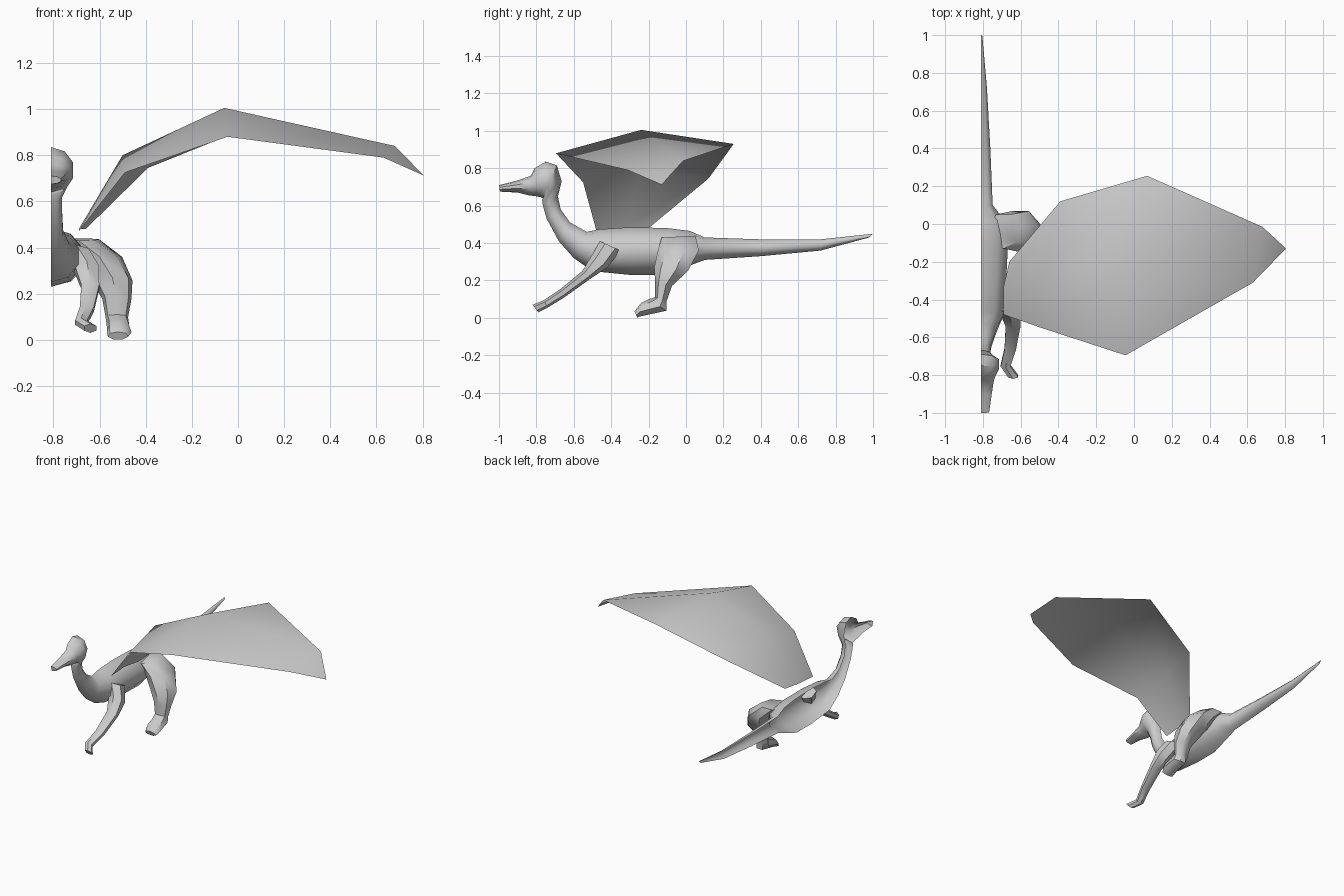
import bpy, bmesh, math
from mathutils import Vector

if "Cube" in bpy.data.objects:
    bpy.data.objects.remove(bpy.data.objects["Cube"])

CUT = -0.81  # plane where the half body is sliced open


def finish(name, bm, angle=45):
    me = bpy.data.meshes.new(name)
    bm.to_mesh(me)
    bm.free()
    ob = bpy.data.objects.new(name, me)
    bpy.context.collection.objects.link(ob)
    bpy.ops.object.select_all(action='DESELECT')
    ob.select_set(True)
    bpy.context.view_layer.objects.active = ob
    bpy.ops.object.shade_smooth_by_angle(angle=math.radians(angle))
    return ob


def loft(name, rings, sides, half=False):
    """Each ring: x centre, upper (y, z), lower (y, z), half width."""
    bm = bmesh.new()
    rows = []
    for x, ay, az, by, bz, w in rings:
        a, b = Vector((x, ay, az)), Vector((x, by, bz))
        mid, arm = (a + b) / 2, (a - b) / 2
        n = sides + 1 if half else sides
        turn = math.pi if half else 2 * math.pi
        rows.append([bm.verts.new(mid + arm * math.cos(turn * i / sides)
                                  + Vector((w * math.sin(turn * i / sides), 0, 0)))
                     for i in range(n)])
    for r, s in zip(rows, rows[1:]):
        for i in range(sides):
            j = (i + 1) % len(r)
            bm.faces.new((r[i], r[j], s[j], s[i]))
    bm.faces.new(rows[0])
    bm.faces.new(rows[-1][::-1])
    bmesh.ops.recalc_face_normals(bm, faces=bm.faces)
    return finish(name, bm)


# Head, neck, trunk and tail: one half shell, open along the cut
spine = [
    (-1.0, .71, -.995, .675, .045), (-.90, .735, -.90, .67, .06),
    (-.83, .76, -.84, .655, .07), (-.81, .80, -.80, .65, .08),
    (-.75, .835, -.775, .645, .10), (-.69, .815, -.765, .64, .10),
    (-.665, .73, -.77, .63, .075), (-.685, .65, -.765, .60, .05),
    (-.67, .58, -.745, .53, .05), (-.62, .51, -.68, .41, .055),
    (-.53, .46, -.60, .32, .085), (-.46, .475, -.50, .25, .125),
    (-.30, .485, -.30, .23, .14), (-.10, .48, -.12, .23, .15),
    (.02, .465, .02, .28, .13), (.10, .43, .10, .31, .065),
    (.40, .42, .40, .33, .052), (.72, .42, .72, .36, .033),
    (1.0, .45, .98, .43, .008),
]
loft("body", [(CUT, *s) for s in spine], 5, half=True)

# Hind leg with foot
loft("hind_leg", [
    (-.69, -.13, .43, .06, .44, .09), (-.60, -.15, .36, .08, .36, .10),
    (-.545, -.17, .27, .02, .25, .09), (-.525, -.165, .19, -.07, .17, .065),
    (-.525, -.165, .11, -.10, .09, .05), (-.52, -.20, .10, -.10, .035, .05),
    (-.515, -.24, .08, -.25, .003, .055), (-.52, -.275, .035, -.26, 0, .045),
], 7)

# Fore leg reaching forward
loft("fore_leg", [
    (-.70, -.46, .41, -.35, .36, .06), (-.655, -.50, .34, -.42, .27, .06),
    (-.64, -.555, .25, -.51, .21, .045), (-.655, -.67, .155, -.65, .11, .035),
    (-.68, -.76, .095, -.74, .055, .03), (-.64, -.82, .07, -.79, .03, .03),
], 6)

# Wing: thin membrane, ribs of leading, ridge and trailing points
ribs = [
    [(-.69, -.48, .47), (-.69, -.33, .48), (-.66, -.20, .48)],
    [(-.49, -.55, .725), (-.50, -.24, .80), (-.39, .12, .745)],
    [(-.045, -.695, .88), (-.06, -.24, 1.005), (.07, .255, .93)],
]
bm = bmesh.new()
v = [[bm.verts.new(p) for p in rib] for rib in ribs]
for r, s in zip(v, v[1:]):
    for i in range(2):
        bm.faces.new((r[i], s[i], s[i + 1], r[i + 1]))
# Outer fan and tip
lead, tip, trail = [bm.verts.new(p) for p in
                    ((.63, -.31, .79), (.805, -.13, .712), (.68, -.015, .84))]
a, b, c = v[2]
for f in ((a, lead, b), (b, lead, trail), (b, trail, c), (lead, tip, trail)):
    bm.faces.new(f)
bmesh.ops.recalc_face_normals(bm, faces=bm.faces)
finish("wing", bm, 40)
